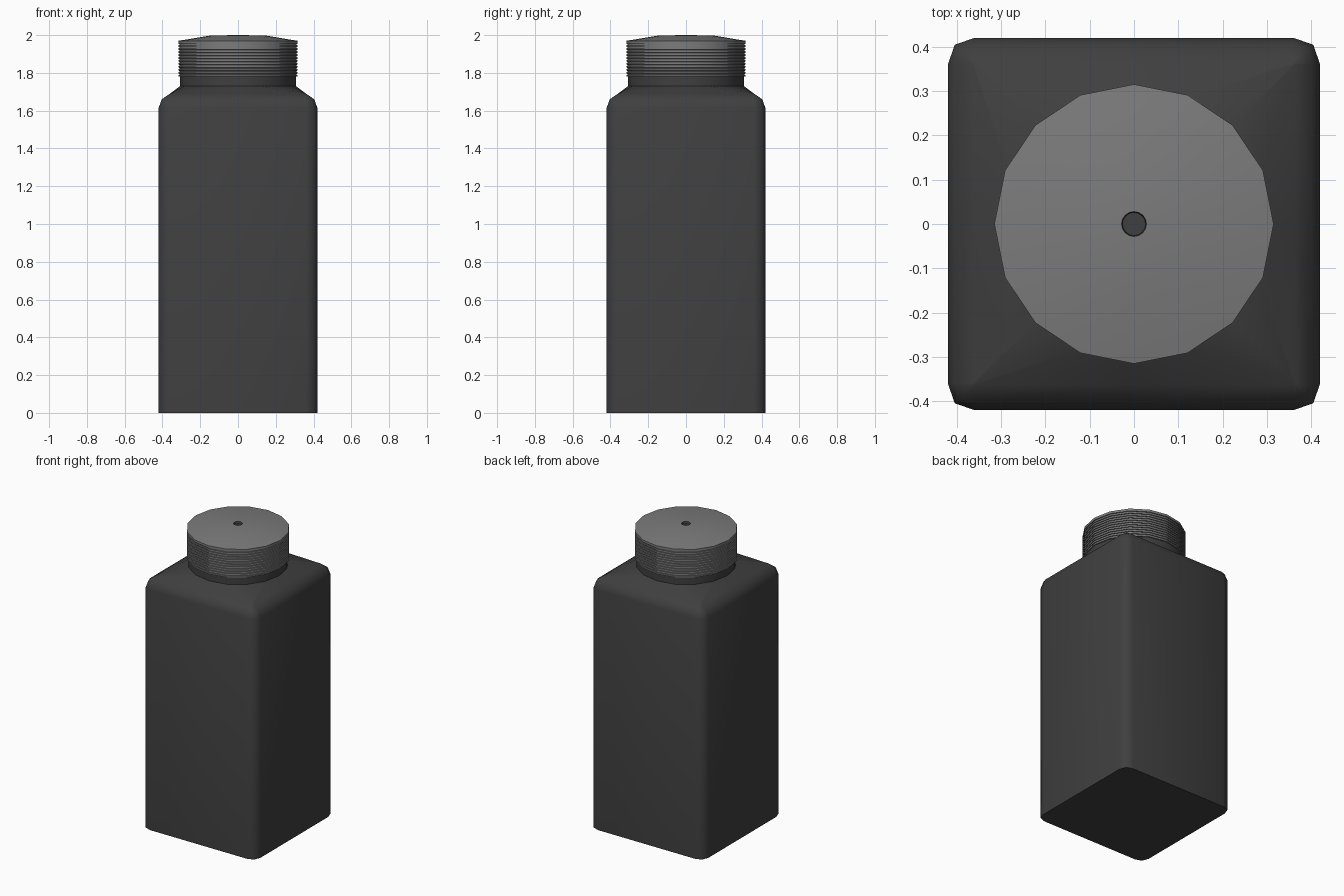
import bpy, bmesh, math

if "Cube" in bpy.data.objects:
    bpy.data.objects.remove(bpy.data.objects["Cube"])

N = 16


def material(name, v):
    m = bpy.data.materials.new(name)
    m.diffuse_color = (v, v, v, 1)
    m.use_nodes = True
    m.node_tree.nodes["Principled BSDF"].inputs["Base Color"].default_value = m.diffuse_color
    return m


def circle(r, z):
    return [(r * math.cos(2 * math.pi * i / N), r * math.sin(2 * math.pi * i / N), z)
            for i in range(N)]


def rounded_square(r, z, c=0.36):
    # one quarter (side middle, corner arc) turned four times: 16 points
    h, d = c + r, c + 0.74 * r
    pts = []
    for k in range(4):
        co, si = [(1, 0), (0, 1), (-1, 0), (0, -1)][k]
        for x, y in [(h, 0), (h, c), (d, d), (c, h)]:
            pts.append((x * co - y * si, x * si + y * co, z))
    return pts


def loft(name, rings, mat, angle):
    bm = bmesh.new()
    loops = [[bm.verts.new(p) for p in ring] for ring in rings]
    for a, b in zip(loops, loops[1:]):
        for i in range(N):
            j = (i + 1) % N
            bm.faces.new((a[i], a[j], b[j], b[i]))
    bm.faces.new(loops[0][::-1])
    bm.faces.new(loops[-1])
    me = bpy.data.meshes.new(name)
    bm.to_mesh(me)
    bm.free()
    ob = bpy.data.objects.new(name, me)
    bpy.context.collection.objects.link(ob)
    me.materials.append(mat)
    bpy.context.view_layer.objects.active = ob
    ob.select_set(True)
    bpy.ops.object.shade_smooth_by_angle(angle=math.radians(angle))
    ob.select_set(False)
    return ob


dark = material("dark_plastic", 0.05)
grey = material("grey_plastic", 0.2)

# Square bottle with rounded corners, sloping shoulder and round neck
loft("bottle_body", [
    rounded_square(0.06, 0), rounded_square(0.06, 1.615),
    rounded_square(0.044, 1.66), rounded_square(0.003, 1.688),
    circle(0.307, 1.73), circle(0.307, 1.80)], dark, 60)

# Ribbed cap: stacked fine ridges, low domed top, small central dimple
rings = [circle(0.28, 1.78)]
ridges, z0, z1 = 12, 1.78, 1.97
step = (z1 - z0) / ridges
for i in range(ridges):
    z = z0 + i * step
    rings += [circle(0.315, z), circle(0.315, z + step * 0.6)]
    if i < ridges - 1:
        rings += [circle(0.309, z + step * 0.65), circle(0.309, z + step * 0.95)]
rings += [circle(0.315, z1), circle(0.15, 1.997), circle(0.028, 2.0), circle(0.026, 1.985)]
cap = loft("cap", rings, grey, 25)
cap.data.materials.append(dark)
for p in cap.data.polygons:  # dark dimple floor
    if max(math.hypot(*cap.data.vertices[v].co.xy) for v in p.vertices) < 0.03:
        p.material_index = 1
